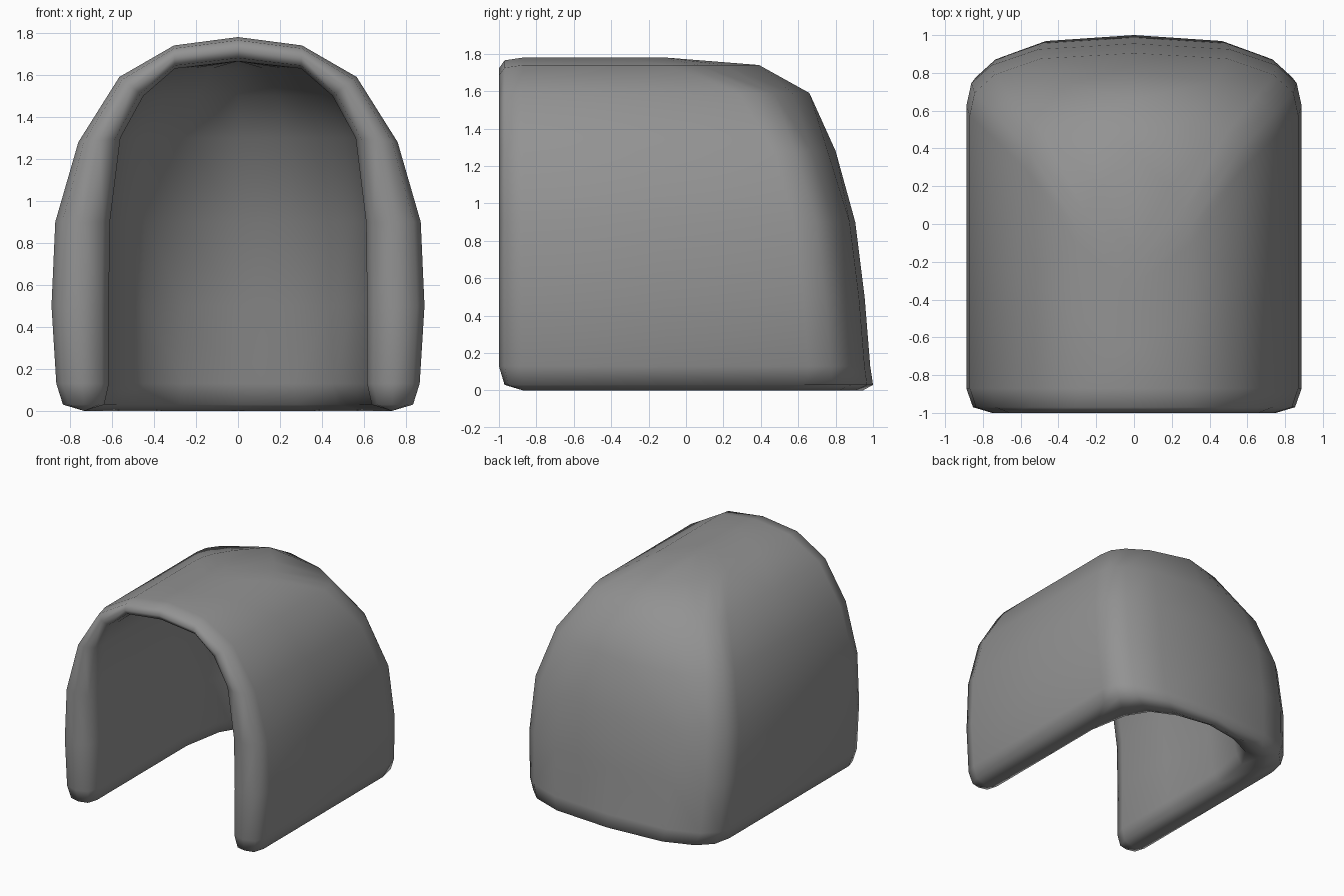
import bpy, bmesh
from mathutils import Vector

if "Cube" in bpy.data.objects:
    bpy.data.objects.remove(bpy.data.objects["Cube"])

# Levels, top to bottom: outer z, half width, back y, corner stretch, corner taper;
# inner z, half width, back y, corner taper; rim inset
LEVELS = [
    (1.78, 0.00, -0.11, 1.0, 0.0, 1.665, 0.00, -0.15, 0.0, 0),
    (1.74, 0.305, 0.39, 1.5, 0.6, 1.63, 0.30, 0.18, 0.45, 0),
    (1.59, 0.565, 0.66, 1.15, 0.3, 1.50, 0.45, 0.40, 0.4, 0),
    (1.28, 0.76, 0.80, 1.0, 0.08, 1.30, 0.56, 0.56, 0.35, 0),
    (0.90, 0.87, 0.905, 1.0, 0.0, 0.90, 0.61, 0.73, 0.28, 0),
    (0.50, 0.888, 0.955, 1.0, 0.0, 0.50, 0.615, 0.82, 0.15, 0),
    (0.13, 0.865, 0.985, 1.0, 0.0, 0.13, 0.615, 0.87, 0.05, 0),
    (0.03, 0.855, 1.012, 1.0, 0.0, 0.03, 0.615, 0.88, 0.05, 0.18),
    (0.00, 0.85, 1.012, 1.0, 0.0, 0.00, 0.615, 0.88, 0.05, 1),
]
# Plan of the rounded back: fraction of half width, distance ahead of back y
OUTER = [(0, 0), (0.57, 0.03), (0.85, 0.115), (0.97, 0.21), (1, 0.33)]
INNER = [(0, 0), (0.42, 0.035), (0.73, 0.12), (0.90, 0.30), (1, 0.66)]


def wall(z, w, back, plan, stretch, taper):
    end = plan[-1][1]
    pts = [Vector((w * f, back - stretch * (d + (end * f - d) * taper), z))
           for f, d in plan]
    start = pts[-1].y
    pts.append(Vector((w, (start - 0.87) / 2, z)))
    pts.append(Vector((w, -0.87, z)))
    return pts


def half_section(zo, wo, bo, so, to, zi, wi, bi, ti, inset):
    outer = wall(zo, wo, bo, OUTER, so, to)
    inner = wall(zi, wi, bi, INNER, 1.0, ti)
    # rounded front rim
    a, b = outer[-1].copy(), inner[-1].copy()
    for pts, p, q in ((outer, a, b), (inner, b, a)):
        r = p.lerp(q, 0.13)
        r.y = -0.97
        pts.append(r)
    mid = a.lerp(b, 0.5)
    mid.y = -1.0 + (0.03 if 0 < inset < 1 else 0.13 * (inset == 1))
    # rounded bottom rim
    if inset:
        for i in range(len(outer)):
            c = outer[i].lerp(inner[i], 0.5)
            c.y = max(c.y, -0.87)
            outer[i] = outer[i].lerp(c, inset)
            inner[i] = inner[i].lerp(c, inset)
    return outer + [mid] + inner[::-1]


# Shell half, with rounded front and bottom rims
bm = bmesh.new()
rows = [[bm.verts.new(p) for p in half_section(*lv)] for lv in LEVELS]
for r0, r1 in zip(rows, rows[1:]):
    for i in range(len(r0) - 1):
        bm.faces.new((r0[i], r0[i + 1], r1[i + 1], r1[i]))
bmesh.ops.remove_doubles(bm, verts=bm.verts, dist=0.0005)
bmesh.ops.recalc_face_normals(bm, faces=bm.faces)
# the outer side wall must face outwards
side = max(bm.faces, key=lambda f: f.calc_center_median().x)
if side.normal.x < 0:
    bmesh.ops.reverse_faces(bm, faces=bm.faces)
for f in bm.faces:
    f.smooth = True
mesh = bpy.data.meshes.new("hood_shell")
bm.to_mesh(mesh)
bm.free()
hood = bpy.data.objects.new("hood_shell", mesh)
bpy.context.collection.objects.link(hood)

# Dark grey shell colour
grey = bpy.data.materials.new("dark_grey")
grey.diffuse_color = (0.29, 0.29, 0.29, 1)
grey.use_nodes = True
grey.node_tree.nodes["Principled BSDF"].inputs["Base Color"].default_value = grey.diffuse_color
mesh.materials.append(grey)

# Mirror to the other side
mirror = hood.modifiers.new("mirror", 'MIRROR')
mirror.use_clip = True
mirror.merge_threshold = 0.002
